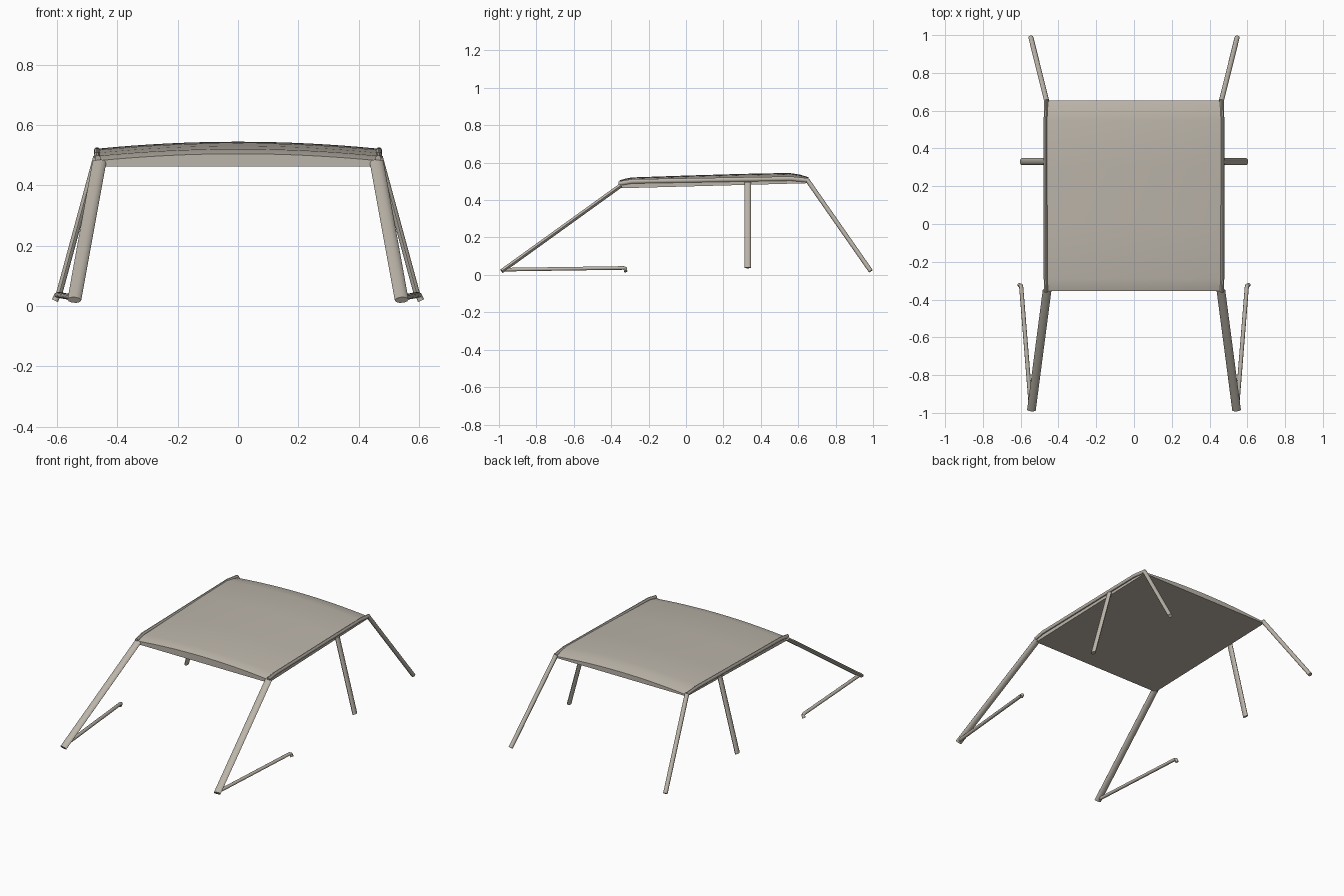
import bpy
import bmesh
from mathutils import Vector
from math import cos, sin, tau

cube = bpy.data.objects.get("Cube")
if cube:
    bpy.data.objects.remove(cube)

paint = bpy.data.materials.new("warm grey")
paint.use_nodes = True
paint.diffuse_color = (0.50, 0.46, 0.40, 1)
paint.node_tree.nodes["Principled BSDF"].inputs["Base Color"].default_value = paint.diffuse_color


def finish(bm, name, angle):
    bmesh.ops.recalc_face_normals(bm, faces=bm.faces)
    mesh = bpy.data.meshes.new(name)
    bm.to_mesh(mesh)
    bm.free()
    mesh.materials.append(paint)
    obj = bpy.data.objects.new(name, mesh)
    bpy.context.collection.objects.link(obj)
    bpy.ops.object.select_all(action="DESELECT")
    obj.select_set(True)
    bpy.context.view_layer.objects.active = obj
    bpy.ops.object.shade_smooth_by_angle(angle=angle)
    return obj


def bridge(bm, rings):
    """Join closed rings of vertices and cap both ends."""
    n = len(rings[0])
    for a, b in zip(rings, rings[1:]):
        for i in range(n):
            j = (i + 1) % n
            bm.faces.new((a[i], a[j], b[j], b[i]))
    bm.faces.new(rings[0])
    bm.faces.new(rings[-1])


def bar(name, path, wide, width, thick, sides=10):
    """Sweep an oval section along a path, its width lying along 'wide'."""
    bm = bmesh.new()
    pts = [Vector(p) for p in path]
    rings = []
    for i, p in enumerate(pts):
        along = Vector()
        if i > 0:
            along += (p - pts[i - 1]).normalized()
        if i < len(pts) - 1:
            along += (pts[i + 1] - p).normalized()
        along.normalize()
        u = Vector(wide)
        u = (u - along * u.dot(along)).normalized()
        v = along.cross(u)
        rings.append([bm.verts.new(p + u * cos(tau * k / sides) * width / 2
                                   + v * sin(tau * k / sides) * thick / 2)
                      for k in range(sides)])
    bridge(bm, rings)
    return finish(bm, name, 0.7)


# Roof panel: arched top, flat underside, bevelled front and rear
HALF, ARCH, STEPS = 0.465, 0.023, 16
profile = [(-0.355, 0.505), (-0.33, 0.513), (-0.29, 0.521), (0.0, 0.531),
           (0.3, 0.54), (0.55, 0.545), (0.61, 0.536), (0.655, 0.522)]
bm = bmesh.new()
rings = []
for y, top in profile:
    base = 0.463 + (y + 0.355) * 0.027
    ring = []
    for i in range(STEPS + 1):
        t = 2 * i / STEPS - 1
        ring.append(bm.verts.new((HALF * t, y, top - ARCH * t * t)))
    ring.append(bm.verts.new((HALF, y, base)))
    ring.append(bm.verts.new((-HALF, y, base)))
    rings.append(ring)
bridge(bm, rings)
finish(bm, "roof_panel", 0.6)

# Pillars, rails and sills on each side
X, Y = (1, 0, 0), (0, 1, 0)
for side, s in (("left", 1), ("right", -1)):
    bar(side + "_roof_rail",
        [(s * 0.465, -0.36, 0.488), (s * 0.468, -0.29, 0.5), (s * 0.468, 0.56, 0.515),
         (s * 0.465, 0.655, 0.505)], X, 0.02, 0.024)
    bar(side + "_front_pillar",
        [(s * 0.46, -0.35, 0.477), (s * 0.543, -0.985, 0.02)], X, 0.046, 0.024)
    bar(side + "_middle_pillar",
        [(s * 0.47, 0.33, 0.495), (s * 0.594, 0.33, 0.038)], Y, 0.037, 0.022)
    bar(side + "_rear_pillar",
        [(s * 0.462, 0.65, 0.505), (s * 0.546, 0.988, 0.02)], X, 0.027, 0.025)
    bar(side + "_sill_bar",
        [(s * 0.546, -0.97, 0.028), (s * 0.597, -0.335, 0.037), (s * 0.6, -0.324, 0.034),
         (s * 0.607, -0.323, 0.018)], X, 0.022, 0.02)
